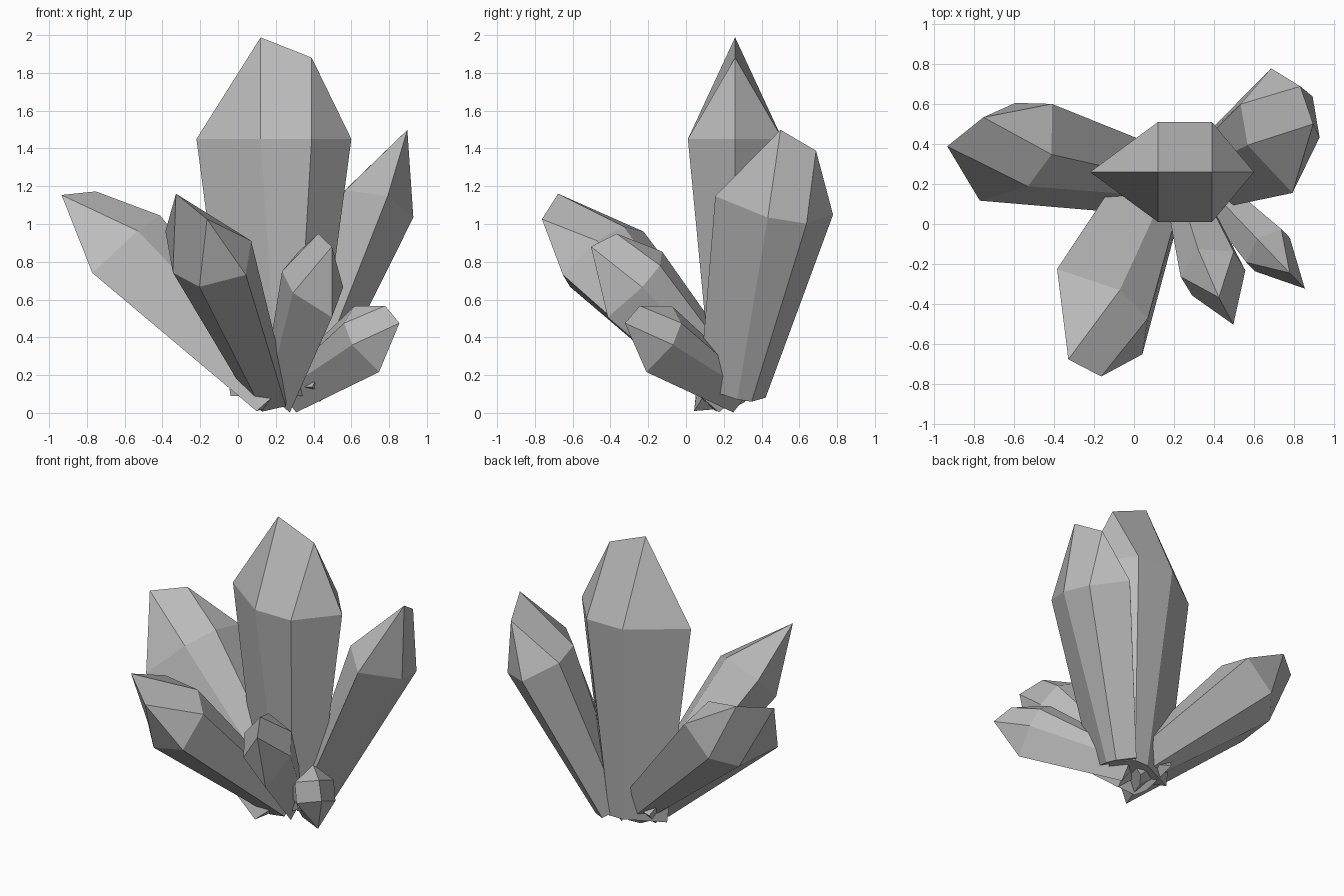
import bpy
import bmesh
from mathutils import Vector

cube = bpy.data.objects.get("Cube")
if cube:
    bpy.data.objects.remove(cube, do_unlink=True)

# One grey stone colour
stone = bpy.data.materials.new("grey_crystal")
stone.use_nodes = True
grey = (0.5, 0.5, 0.5, 1)
stone.diffuse_color = grey
bsdf = next(n for n in stone.node_tree.nodes if n.type == "BSDF_PRINCIPLED")
bsdf.inputs["Base Color"].default_value = grey
bsdf.inputs["Roughness"].default_value = 0.6

# Crystal template: lopsided hexagon at the foot and shoulder, ridge at the tip
LENGTH = 1.39
FOOT = [(-0.30, 0), (-0.05, -0.12), (0.05, -0.12), (0.16, 0), (0.05, 0.12), (-0.05, 0.12)]
SHOULDER = [(-0.48, 0), (-0.14, -0.25), (0.13, -0.25), (0.34, 0), (0.13, 0.25), (-0.14, 0.25)]
HIGH_TIP, LOW_TIP = (-0.14, 0.55), (0.13, 0.44)


def crystal(name, foot, shoulder, wide):
    """Crystal from foot centre to shoulder centre; wide sets its broad axis and size."""
    foot, shoulder, u = Vector(foot), Vector(shoulder), Vector(wide)
    w = (shoulder - foot) / LENGTH
    v = w.cross(u).normalized() * u.length
    bm = bmesh.new()
    low = [bm.verts.new(foot + u * a + v * b) for a, b in FOOT]
    top = [bm.verts.new(shoulder + u * a + v * b) for a, b in SHOULDER]
    high, dip = [bm.verts.new(shoulder + u * a + w * h) for a, h in (HIGH_TIP, LOW_TIP)]
    bm.faces.new(low[::-1])
    # Shaft sides, then the tip facets above each side
    for i in range(6):
        j = (i + 1) % 6
        bm.faces.new((low[i], low[j], top[j], top[i]))
        if i == 1:
            tip = (dip, high)
        elif i == 4:
            tip = (high, dip)
        else:
            tip = (dip,) if i in (2, 3) else (high,)
        bm.faces.new((top[i], top[j]) + tip)
    bmesh.ops.recalc_face_normals(bm, faces=bm.faces)
    mesh = bpy.data.meshes.new(name)
    bm.to_mesh(mesh)
    bm.free()
    mesh.materials.append(stone)
    bpy.context.collection.objects.link(bpy.data.objects.new(name, mesh))


# The cluster fans out from a shared root
crystal("centre_crystal", (0.26, 0.26, 0.09), (0.26, 0.26, 1.45), (1, 0, 0))
crystal("right_side_crystal", (0.23, 0.22, 0.10), (-0.56, 0.40, 0.885), (0.44, 0.59, 0.30))
crystal("left_side_crystal", (0.355, 0.30, 0.10), (0.73, 0.52, 1.09), (-0.13, 0.76, -0.12))
crystal("front_right_crystal", (0.17, 0.22, 0.08), (-0.135, -0.475, 0.826), (0.52, -0.52, -0.28))
crystal("front_small_crystal", (0.21, 0.28, 0.13), (0.394, -0.246, 0.71), (-0.215, 0.35, 0.425))
crystal("front_left_small_crystal", (0.26, 0.30, 0.13), (0.67, -0.13, 0.42), (-0.16, 0.165, 0.425))
